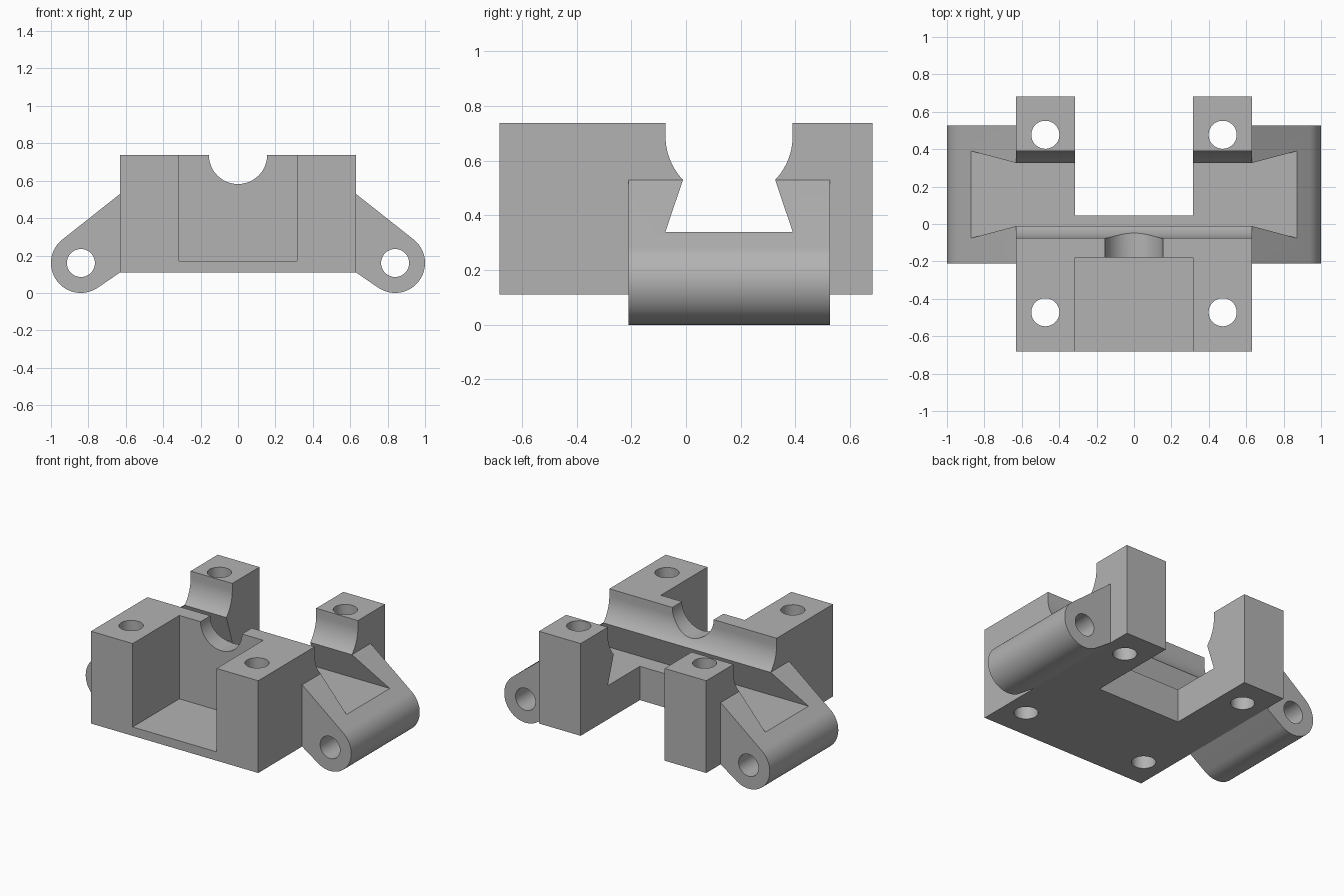
import bpy, bmesh
from math import sin, cos, acos, asin, atan2, hypot, pi
from mathutils import Vector

cube = bpy.data.objects.get("Cube")
if cube:
    bpy.data.objects.remove(cube, do_unlink=True)

grey = bpy.data.materials.new("plain grey")
grey.use_nodes = True
grey.diffuse_color = (0.45, 0.45, 0.45, 1)
grey.node_tree.nodes["Principled BSDF"].inputs["Base Color"].default_value = (0.45, 0.45, 0.45, 1)


def prism(name, profile, axis, start, end):
    """Extrude a closed 2D profile along x, y or z."""
    place = {"x": lambda a, b, t: (t, a, b),
             "y": lambda a, b, t: (a, t, b),
             "z": lambda a, b, t: (a, b, t)}[axis]
    bm = bmesh.new()
    face = bm.faces.new([bm.verts.new(place(a, b, start)) for a, b in profile])
    new = bmesh.ops.extrude_face_region(bm, geom=[face])["geom"]
    shift = Vector(place(0, 0, end - start))
    bmesh.ops.translate(bm, vec=shift, verts=[g for g in new if isinstance(g, bmesh.types.BMVert)])
    bmesh.ops.recalc_face_normals(bm, faces=bm.faces)
    mesh = bpy.data.meshes.new(name)
    bm.to_mesh(mesh)
    bm.free()
    mesh.materials.append(grey)
    obj = bpy.data.objects.new(name, mesh)
    bpy.context.collection.objects.link(obj)
    return obj


def rect(a0, a1, b0, b1):
    return [(a0, b0), (a1, b0), (a1, b1), (a0, b1)]


def arc(a, b, r, t0, t1, n):
    return [(a + r * cos(t0 + (t1 - t0) * i / n), b + r * sin(t0 + (t1 - t0) * i / n))
            for i in range(n + 1)]


def circle(a, b, r, n=48):
    return arc(a, b, r, 0, 2 * pi, n)[:-1]


def combine(target, tool, operation):
    """Apply a boolean and throw the tool away."""
    mod = target.modifiers.new(operation, "BOOLEAN")
    mod.operation, mod.object, mod.solver = operation, tool, "EXACT"
    bpy.context.view_layer.objects.active = target
    bpy.ops.object.modifier_apply(modifier=mod.name)
    bpy.data.objects.remove(tool, do_unlink=True)


# Main block
W, D, BOTTOM, TOP = 0.63, 0.682, 0.11, 0.738
block = prism("bearing_block", rect(-W, W, -D, D), "z", BOTTOM, TOP)

# Hinge lugs: sides tangent to a rounded end
cx, cz, r = 0.84, 0.16, 0.16


def tangent_angle(px, pz, side):
    dx, dz = px - cx, pz - cz
    return atan2(dz, dx) + side * acos(r / hypot(dx, dz))


upper = tangent_angle(W, 0.53, -1)
lower = tangent_angle(W, BOTTOM, 1)
lug = [(0.58, 0.5), (0.58, 0.15), (W, BOTTOM)] + arc(cx, cz, r, lower, upper, 32) + [(W, 0.53)]
for s in (-1, 1):
    combine(block, prism("lug", [(s * x, z) for x, z in lug], "y", -0.21, 0.527), "UNION")

# Dovetail slot with a rounded seat above, running from side to side
mid, half, seat_z, neck_z = 0.1575, 0.2325, 0.69, 0.53
right_side = [(half, 0.34)] + arc(0, seat_z, half, asin((neck_z - seat_z) / half), 0, 14) + [(half, 1)]
slot = [(mid + h, z) for h, z in right_side] + [(mid - h, z) for h, z in reversed(right_side)]
combine(block, prism("slot_cutter", slot, "x", -1.2, 1.2), "DIFFERENCE")

# Front pocket, rear gap and the half-round notch between pocket and slot
P = 0.316
combine(block, prism("pocket_cutter", rect(-P, P, -1, -0.18), "z", 0.17, 1), "DIFFERENCE")
combine(block, prism("gap_cutter", rect(-P, P, 0.045, 1), "z", -0.5, 1), "DIFFERENCE")
combine(block, prism("notch_cutter", circle(0, TOP, 0.156), "y", -0.4, 0.1), "DIFFERENCE")

# Bolt holes and hinge pin holes
for s in (-1, 1):
    for y in (-0.472, 0.477):
        combine(block, prism("bolt_cutter", circle(s * 0.474, y, 0.075), "z", -0.5, 1), "DIFFERENCE")
    combine(block, prism("pin_cutter", circle(s * cx, cz, 0.075), "y", -0.5, 0.8), "DIFFERENCE")

# Smooth curves, sharp edges
bpy.ops.object.select_all(action="DESELECT")
block.select_set(True)
bpy.context.view_layer.objects.active = block
bpy.ops.object.shade_smooth_by_angle(angle=pi / 9)
